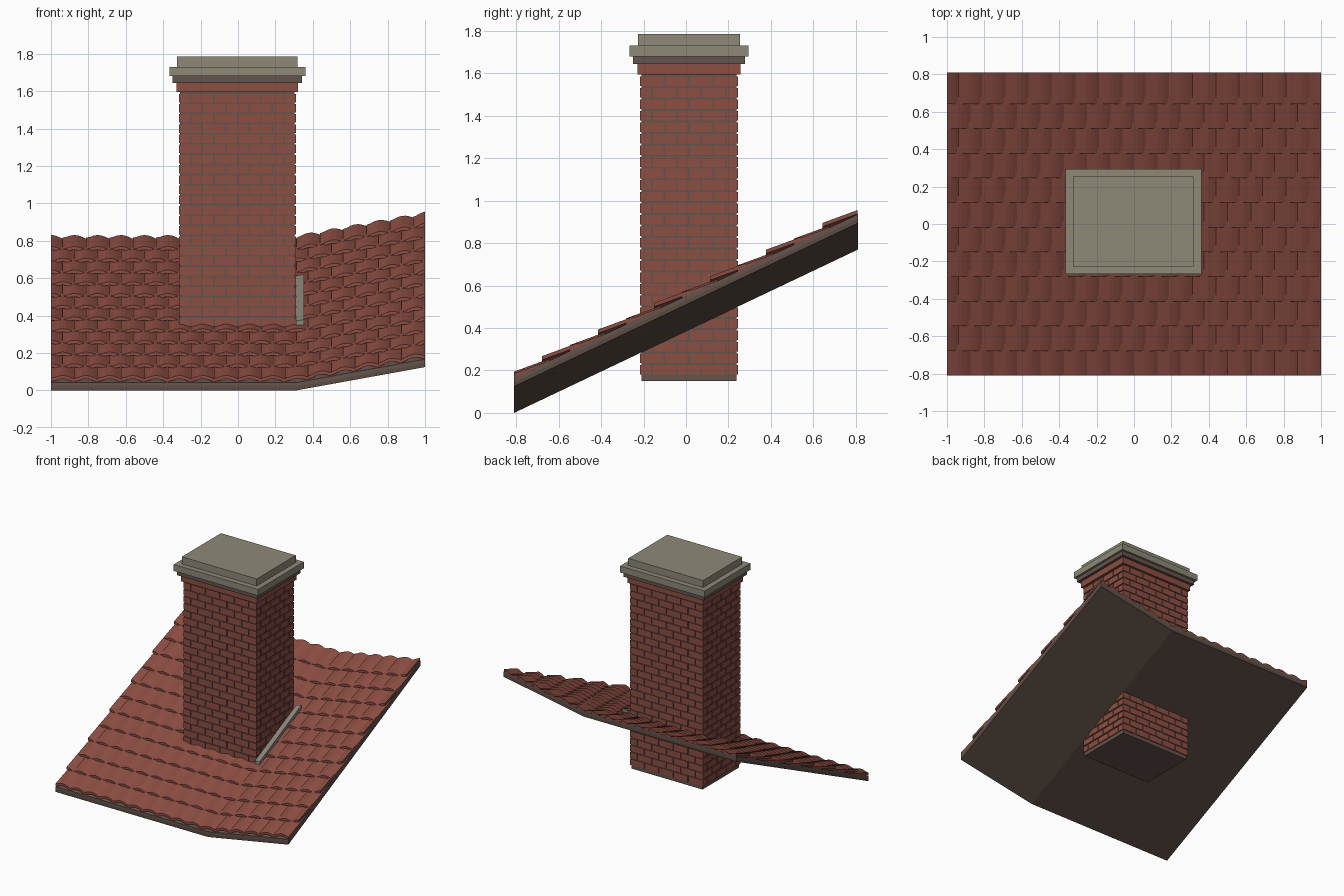
import bpy, bmesh, math
from mathutils import Vector

cube = bpy.data.objects.get("Cube")
if cube:
    bpy.data.objects.remove(cube, do_unlink=True)


def material(name, colour):
    m = bpy.data.materials.new(name)
    m.use_nodes = True
    rgba = (*colour, 1)
    m.diffuse_color = rgba
    m.node_tree.nodes["Principled BSDF"].inputs["Base Color"].default_value = rgba
    return m


BRICK = material("red brick", (0.26, 0.077, 0.056))
TILE = material("clay tile", (0.26, 0.075, 0.055))
STONE = material("cap stone", (0.27, 0.25, 0.185))
LEAD = material("grey flashing", (0.27, 0.25, 0.2))
MORTAR = material("brown mortar", (0.13, 0.088, 0.074))
TIMBER = material("dark timber", (0.105, 0.07, 0.055))

HALF_Y, FOLD, SLOPE, TILT = 0.81, 0.31, 0.475, 0.181


def roof(x, y, lift=0):
    """Point at a height above the folded, sloping underside of the roof."""
    return Vector((x, y, SLOPE * (y + HALF_Y) + TILT * max(0, x - FOLD) + lift))


def loft(bm, a, b):
    """Closed solid between two matching loops."""
    va, vb = [bm.verts.new(p) for p in a], [bm.verts.new(p) for p in b]
    n = len(va)
    for i in range(n):
        j = (i + 1) % n
        bm.faces.new((va[i], va[j], vb[j], vb[i]))
    bm.faces.new(va[::-1])
    bm.faces.new(vb)


def box(bm, x0, x1, y0, y1, z0, z1):
    ring = ((x0, y0), (x1, y0), (x1, y1), (x0, y1))
    loft(bm, [(x, y, z0) for x, y in ring], [(x, y, z1) for x, y in ring])


def finish(bm, name, mat):
    bmesh.ops.recalc_face_normals(bm, faces=bm.faces)
    mesh = bpy.data.meshes.new(name)
    bm.to_mesh(mesh)
    bm.free()
    mesh.materials.append(mat)
    obj = bpy.data.objects.new(name, mesh)
    bpy.context.collection.objects.link(obj)
    return obj


def slab(name, mat, xs, y0, y1, low, high):
    """Board that follows the roof plane."""
    bm = bmesh.new()

    def section(y):
        return ([roof(x, y, low) for x in xs] +
                [roof(x, y, high) for x in reversed(xs)])
    loft(bm, section(y0), section(y1))
    return finish(bm, name, mat)


def block(name, mat, *size):
    bm = bmesh.new()
    box(bm, *size)
    return finish(bm, name, mat)


# Roof boards
slab("roof_deck", TIMBER, (-1, FOLD, 1), -HALF_Y, HALF_Y, 0, 0.02)
slab("roof_underlay", MORTAR, (-1, FOLD, 1), -HALF_Y, HALF_Y, 0.02, 0.042)

# Curved clay tiles in overlapping, staggered rows
PITCH, ROW, STEPS, WAVE = 0.125, 0.132, 6, 0.02
bm = bmesh.new()
for row in range(12):
    y0 = -HALF_Y + row * ROW
    y1 = min(y0 + ROW + 0.035, HALF_Y)
    start = -1 - PITCH / 2 * (row % 2)
    for col in range(16 + row % 2):
        left = start + col * PITCH
        x0, x1 = max(-1, left), min(1, left + PITCH)
        xs = [x0 + (x1 - x0) * i / STEPS for i in range(STEPS + 1)]

        def section(y, crest):
            def lift(x):
                u = (x - left) / PITCH
                return crest - WAVE + WAVE * max(math.sin(math.pi * u), 0.3 * (1 - u))
            return ([roof(x, y, lift(x)) for x in xs] +
                    [roof(x, y, lift(x) - 0.018) for x in reversed(xs)])
        loft(bm, section(y0, 0.08), section(y1, 0.062))
finish(bm, "roof_tiles", TILE)

# Flashing strip in the fold beside the chimney
slab("flashing", LEAD, (0.31, 0.352), -0.235, 0.275, 0.07, 0.098)

# Chimney core, showing as recessed mortar
X0, X1, Y0, Y1 = -0.316, 0.31, -0.217, 0.245
GAP, DEPTH, BASE, TOP = 0.009, 0.007, 0.18, 1.595
block("chimney_core", MORTAR, X0 + DEPTH, X1 - DEPTH, Y0 + DEPTH, Y1 - DEPTH, 0.15, 1.65)


def joints(a, b, count, odd):
    """Brick start and end positions along one wall."""
    step = (b - a) / count
    cuts = [a] + [a + step * (i + 0.5 * odd) for i in range(0 if odd else 1, count)] + [b]
    for i in range(len(cuts) - 1):
        yield (cuts[i] + (GAP / 2 if i else 0),
               cuts[i + 1] - (GAP / 2 if i < len(cuts) - 2 else 0))


# Brick courses
bm = bmesh.new()
COURSES = 26
height = (TOP - BASE) / COURSES
THICK = 0.03
for c in range(COURSES):
    z0 = BASE + c * height
    z1 = z0 + height - GAP
    for a, b in joints(X0, X1, 5, c % 2):
        box(bm, a, b, Y0, Y0 + THICK, z0, z1)
        box(bm, a, b, Y1 - THICK, Y1, z0, z1)
    for a, b in joints(Y0, Y1, 4, (c + 1) % 2):
        box(bm, X0, X0 + THICK, a, b, z0, z1)
        box(bm, X1 - THICK, X1, a, b, z0, z1)
finish(bm, "chimney_bricks", BRICK)

# Stepped chimney head
for name, mat, grow, z0, z1 in (
        ("brick_corbel", BRICK, 0.012, TOP, 1.645),
        ("mortar_bed", MORTAR, 0.033, 1.645, 1.68),
        ("cap_slab", STONE, 0.05, 1.68, 1.73),
        ("cap_top", STONE, 0.009, 1.73, 1.785)):
    block(name, mat, X0 - grow, X1 + grow, Y0 - grow, Y1 + grow, z0, z1)
